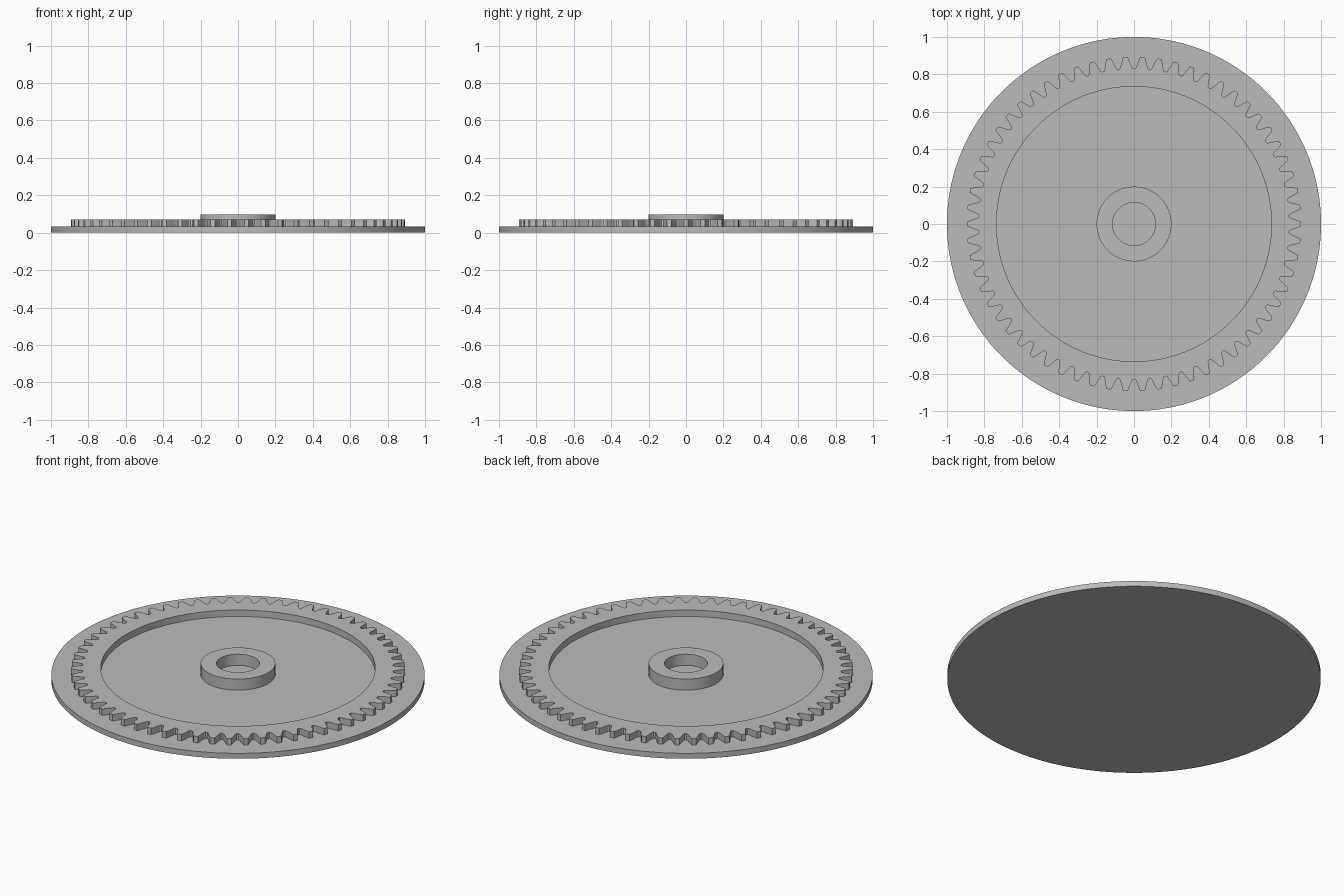
import bpy, bmesh
from math import cos, sin, pi, radians

cube = bpy.data.objects.get("Cube")
if cube:
    bpy.data.objects.remove(cube, do_unlink=True)

TEETH = 62
BASE_TOP, RING_TOP, HUB_TOP = 0.032, 0.07, 0.098
ROOT, PITCH, TIP = 0.831, 0.866, 0.894

grey = bpy.data.materials.new("plain grey")
grey.use_nodes = True
colour = (0.5, 0.5, 0.5, 1)
grey.diffuse_color = colour
grey.node_tree.nodes["Principled BSDF"].inputs["Base Color"].default_value = colour


def circle(radius, count):
    return [(radius * cos(2 * pi * i / count), radius * sin(2 * pi * i / count))
            for i in range(count)]


def gear_outline():
    # Half a tooth as (fraction of the pitch from the tooth centre, radius)
    half = [(0.44, ROOT), (0.37, ROOT + 0.006), (0.33, ROOT + 0.016),
            (0.25, PITCH), (0.19, 0.882), (0.13, TIP)]
    tooth = [(-f, r) for f, r in half] + [(f, r) for f, r in reversed(half)]
    step = 2 * pi / TEETH
    return [(r * cos((i + f) * step), r * sin((i + f) * step))
            for i in range(TEETH) for f, r in tooth]


def finish(name, bm):
    bmesh.ops.recalc_face_normals(bm, faces=bm.faces)
    mesh = bpy.data.meshes.new(name)
    bm.to_mesh(mesh)
    bm.free()
    mesh.materials.append(grey)
    obj = bpy.data.objects.new(name, mesh)
    bpy.context.collection.objects.link(obj)
    bpy.ops.object.select_all(action='DESELECT')
    obj.select_set(True)
    bpy.context.view_layer.objects.active = obj
    bpy.ops.object.shade_smooth_by_angle(angle=radians(25))


def ring(name, outer, inner, z0, z1):
    # Flat ring: matching outer and inner outlines bridged into a closed tube
    bm = bmesh.new()
    loops = [[bm.verts.new((x, y, z)) for x, y in outline]
             for outline, z in ((outer, z0), (outer, z1), (inner, z1), (inner, z0))]
    n = len(outer)
    for a, b in zip(loops, loops[1:] + loops[:1]):
        for i in range(n):
            j = (i + 1) % n
            bm.faces.new((a[i], a[j], b[j], b[i]))
    finish(name, bm)


# Solid base disc
bm = bmesh.new()
rim = [bm.verts.new((x, y, 0)) for x, y in circle(1, 180)]
face = bm.faces.new(rim)
lifted = bmesh.ops.extrude_face_region(bm, geom=[face], use_keep_orig=True)
bmesh.ops.translate(bm, vec=(0, 0, BASE_TOP),
                    verts=[v for v in lifted["geom"] if isinstance(v, bmesh.types.BMVert)])
finish("base_disc", bm)

# Toothed ring with a smooth round bore
outline = gear_outline()
ring("gear_ring", outline, circle(0.735, len(outline)), BASE_TOP, RING_TOP)

# Raised centre hub with a blind hole
ring("centre_hub", circle(0.2, 96), circle(0.115, 96), BASE_TOP, HUB_TOP)
